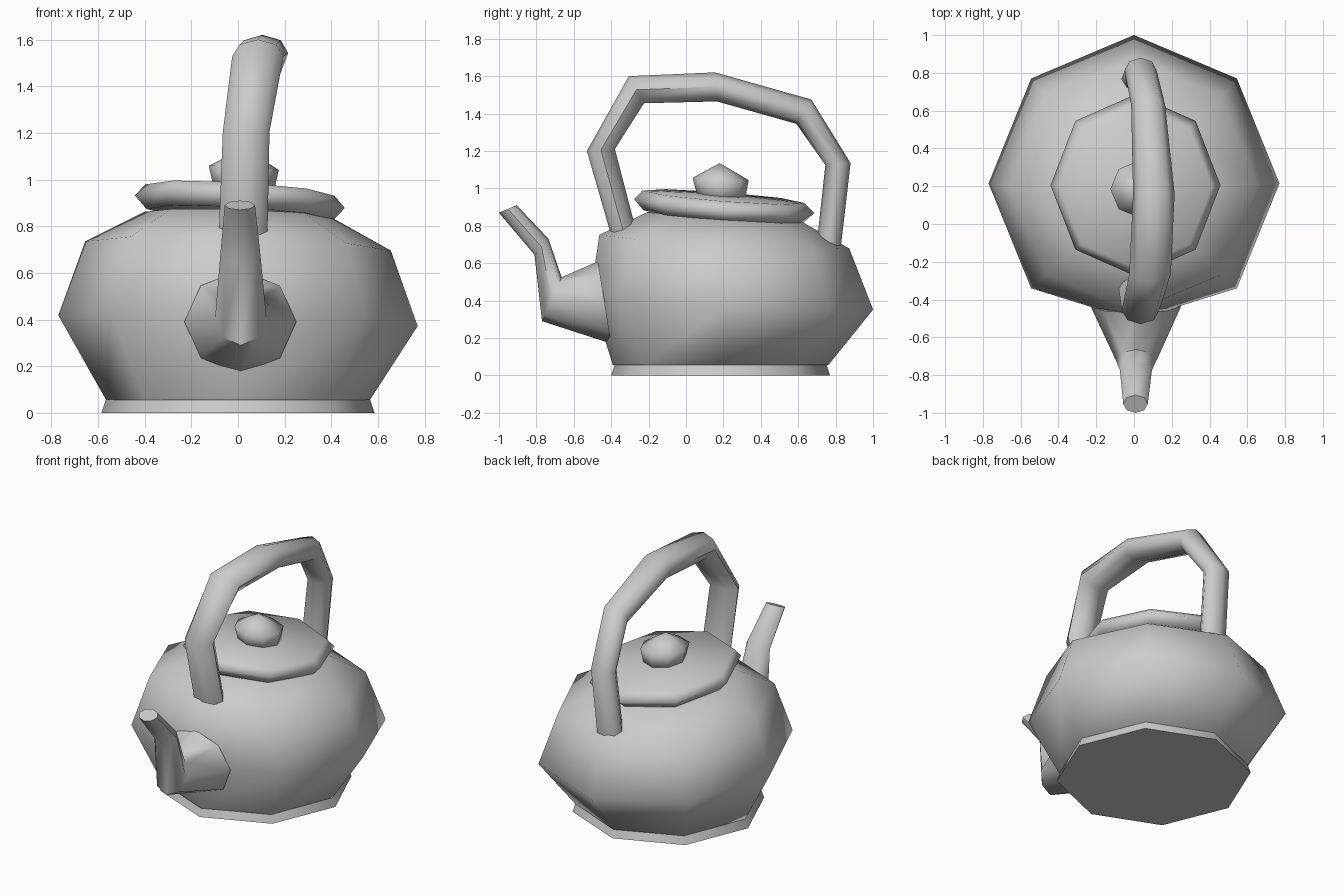
import bpy, bmesh
from math import cos, sin, pi, radians
from mathutils import Vector

SIDES = 8

default_cube = bpy.data.objects.get("Cube")
if default_cube:
    bpy.data.objects.remove(default_cube, do_unlink=True)

# One plain grey for the whole kettle
grey = bpy.data.materials.new("plain_grey")
grey.use_nodes = True
colour = (0.6, 0.6, 0.6, 1)
grey.diffuse_color = colour
grey.node_tree.nodes["Principled BSDF"].inputs["Base Color"].default_value = colour


def skin(name, rings, angle):
    """Bridge rings of points into a closed, smooth-shaded skin."""
    bm = bmesh.new()
    loops = [[bm.verts.new(p) for p in ring] for ring in rings]
    for low, high in zip(loops, loops[1:]):
        for i in range(SIDES):
            j = (i + 1) % SIDES
            bm.faces.new((low[i], low[j], high[j], high[i]))
    bm.faces.new(loops[0][::-1])
    bm.faces.new(loops[-1])
    bmesh.ops.remove_doubles(bm, verts=bm.verts, dist=0.0005)
    bmesh.ops.recalc_face_normals(bm, faces=bm.faces)
    mesh = bpy.data.meshes.new(name)
    bm.to_mesh(mesh)
    bm.free()
    mesh.materials.append(grey)
    obj = bpy.data.objects.new(name, mesh)
    bpy.context.collection.objects.link(obj)
    bpy.ops.object.select_all(action="DESELECT")
    obj.select_set(True)
    bpy.context.view_layer.objects.active = obj
    bpy.ops.object.shade_smooth_by_angle(angle=radians(angle))
    return obj


def turned(name, profile, x=0, slope=(0, 0), stretch=1, angle=60):
    """Lathe a profile of (radius, height, y centre), leaning by a slope."""
    rings = []
    for r, z, y in profile:
        ring = []
        for k in range(SIDES):
            dx = r * cos(2 * pi * k / SIDES)
            dy = r * sin(2 * pi * k / SIDES) * stretch
            lean = slope[0] * dx + slope[1] * dy if z > 0.1 else 0
            ring.append(Vector((x + dx, y + dy, z + lean)))
        rings.append(ring)
    return skin(name, rings, angle)


def tube(name, sections, angle=60):
    """Sweep oval sections given as outer (y, z), inner (y, z), x, half width."""
    rings = []
    for outer, inner, x, width in sections:
        a, b = Vector((x, *outer)), Vector((x, *inner))
        mid, half = (a + b) / 2, (a - b) / 2
        rings.append([mid + half * sin(2 * pi * k / SIDES)
                      + Vector((width * cos(2 * pi * k / SIDES), 0, 0))
                      for k in range(SIDES)])
    return skin(name, rings, angle)


# Foot ring
turned("foot", [(0.585, 0, 0.185), (0.565, 0.06, 0.185)])

# Rounded, slightly leaning body, flattened at the front behind the spout
body = turned("body", [(0.565, 0.055, 0.185), (0.77, 0.395, 0.215),
                       (0.655, 0.715, 0.205), (0.40, 0.85, 0.20)],
              slope=(-0.03, -0.055), stretch=1.02)
for v in body.data.vertices:
    if v.co.y < -0.5:
        v.co.y = -0.51 if v.co.z < 0.6 else -0.485

# Tilted lid and its knob
turned("lid", [(0.40, 0.85, 0.20), (0.45, 0.905, 0.205),
               (0.405, 0.955, 0.20), (0, 0.97, 0.20)],
       x=0.008, slope=(-0.06, -0.077), stretch=1.07, angle=95)
turned("knob", [(0.125, 0.94, 0.19), (0.15, 1.05, 0.185), (0, 1.135, 0.18)],
       x=0.025, slope=(-0.06, -0.04), angle=95)

# Arched handle, bowed to one side
tube("handle", [
    ((-0.38, 0.68), (-0.25, 0.71), 0.02, 0.105),
    ((-0.53, 1.20), (-0.38, 1.21), 0.035, 0.10),
    ((-0.305, 1.60), (-0.225, 1.455), 0.085, 0.11),
    ((0.155, 1.62), (0.165, 1.465), 0.105, 0.11),
    ((0.67, 1.475), (0.59, 1.345), 0.075, 0.09),
    ((0.88, 1.135), (0.745, 1.125), 0.035, 0.085),
    ((0.82, 0.62), (0.69, 0.62), 0.02, 0.09),
])

# Bent spout
tube("spout", [
    ((-0.47, 0.61), (-0.40, 0.17), 0.01, 0.24),
    ((-0.665, 0.525), (-0.77, 0.29), 0.012, 0.11),
    ((-0.735, 0.73), (-0.81, 0.645), 0.01, 0.085),
    ((-0.905, 0.91), (-1.0, 0.87), 0.008, 0.065),
])
